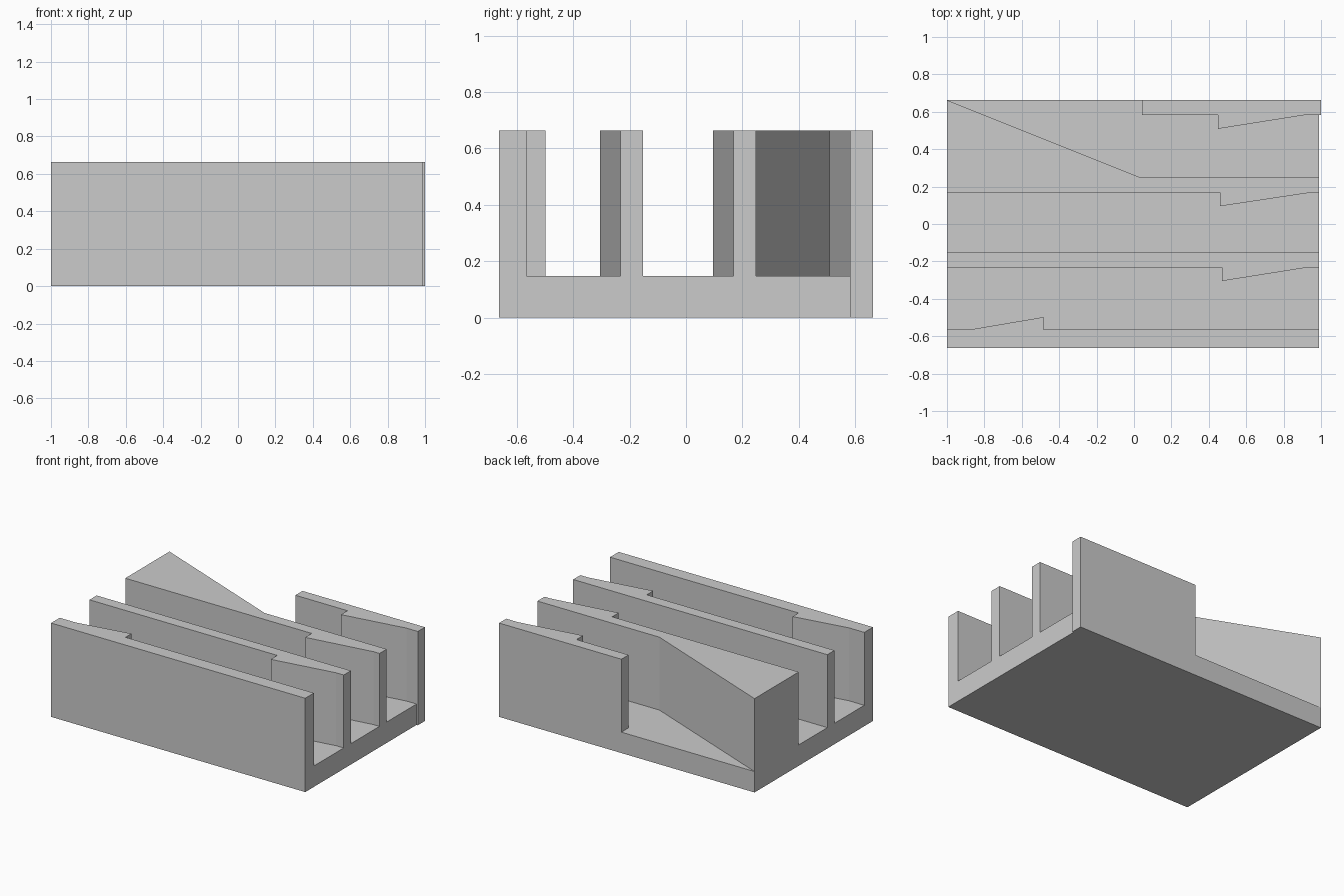
import bpy
import bmesh

cube = bpy.data.objects.get("Cube")
if cube:
    bpy.data.objects.remove(cube, do_unlink=True)

FLOOR, TOP = 0.148, 0.664
LEFT, RIGHT, EDGE = -1.0, 0.99, 0.662

grey = bpy.data.materials.new("plain grey")
grey.use_nodes = True
colour = (0.6, 0.6, 0.6, 1)
grey.diffuse_color = colour
grey.node_tree.nodes["Principled BSDF"].inputs["Base Color"].default_value = colour


def prism(name, outline, z0, z1):
    """Extrude a plan outline between two heights."""
    bm = bmesh.new()
    face = bm.faces.new([bm.verts.new((x, y, z0)) for x, y in outline])
    ext = bmesh.ops.extrude_face_region(bm, geom=[face])
    verts = [v for v in ext["geom"] if isinstance(v, bmesh.types.BMVert)]
    bmesh.ops.translate(bm, verts=verts, vec=(0, 0, z1 - z0))
    bmesh.ops.recalc_face_normals(bm, faces=bm.faces)
    mesh = bpy.data.meshes.new(name)
    bm.to_mesh(mesh)
    bm.free()
    mesh.materials.append(grey)
    obj = bpy.data.objects.new(name, mesh)
    bpy.context.collection.objects.link(obj)
    return obj


def barb(x_step, x_end, y, depth=-0.073):
    """Snap-fit tooth: square step, then a long taper back to the wall."""
    return [(x_step, y), (x_step, y + depth), (x_end, y)]


# Base plate, with the small lip under the rear wall
prism("base_plate", [(LEFT, -EDGE), (RIGHT, -EDGE), (RIGHT, 0.582), (1, 0.582),
                     (1, EDGE), (LEFT, EDGE)], 0, FLOOR)

# Front wall, tooth facing the rear
prism("front_wall", [(LEFT, -EDGE), (RIGHT, -EDGE), (RIGHT, -0.565)]
      + barb(-0.485, -0.88, -0.565, 0.067) + [(LEFT, -0.565)], FLOOR, TOP)

# Middle wall
prism("middle_wall", [(LEFT, -0.232)] + barb(0.47, 0.93, -0.232)
      + [(RIGHT, -0.232), (RIGHT, -0.152), (LEFT, -0.152)], FLOOR, TOP)

# Wall that widens into a wedge at the rear corner
prism("wedge_wall", [(LEFT, 0.168)] + barb(0.46, 0.945, 0.168)
      + [(RIGHT, 0.168), (RIGHT, 0.248), (0.035, 0.248), (LEFT, EDGE)], FLOOR, TOP)

# Short rear wall
prism("rear_wall", [(0.042, 0.582)] + barb(0.45, 0.91, 0.582)
      + [(1, 0.582), (1, EDGE), (0.042, EDGE)], FLOOR, TOP)
